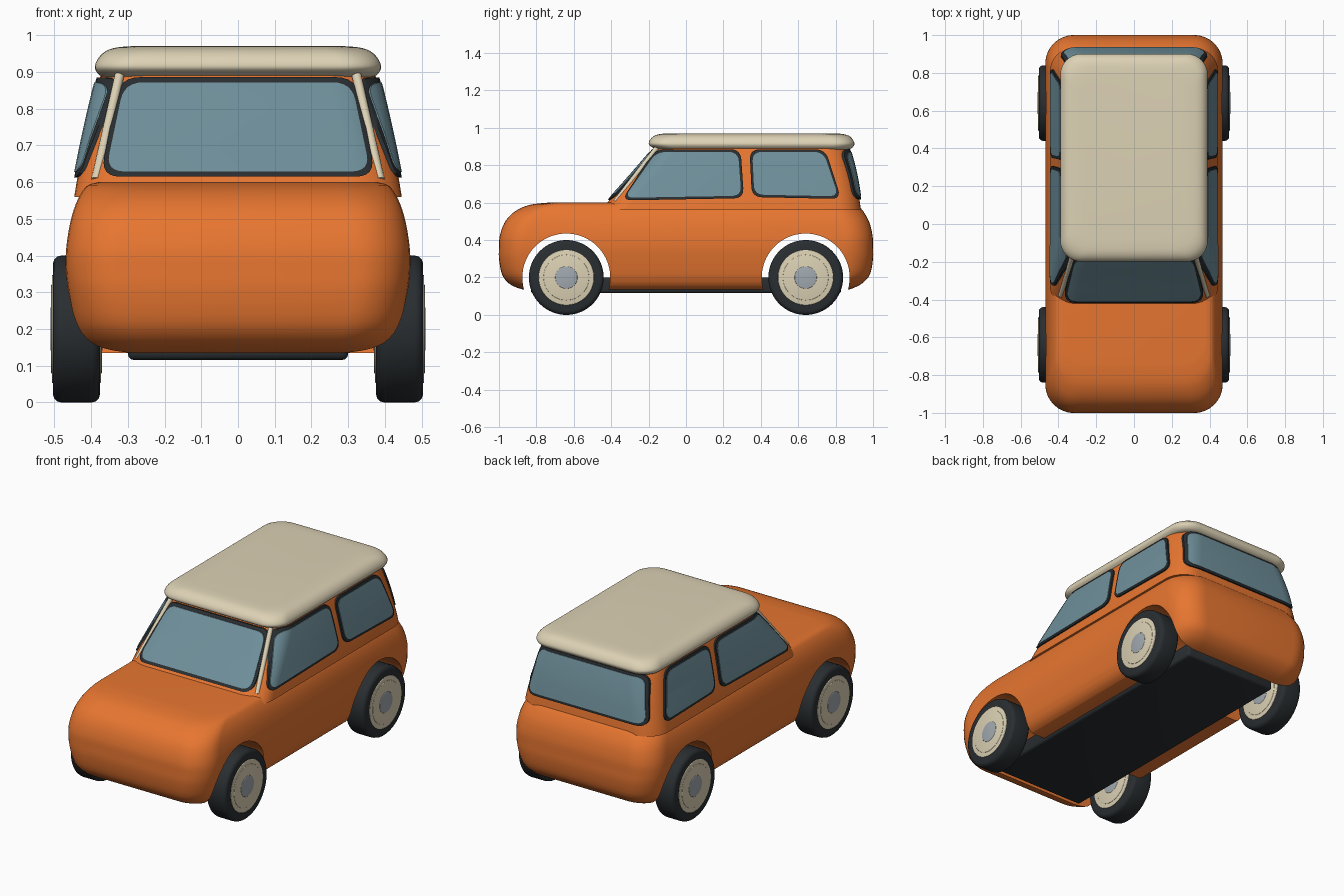
import bpy, bmesh, math
from mathutils import Vector

if "Cube" in bpy.data.objects:
    bpy.data.objects.remove(bpy.data.objects["Cube"])

def material(name, rgb):
    m = bpy.data.materials.new(name)
    m.diffuse_color = (*rgb, 1)
    m.use_nodes = True
    m.node_tree.nodes["Principled BSDF"].inputs["Base Color"].default_value = m.diffuse_color
    return m

ORANGE = material("orange_paint", (0.80, 0.18, 0.03))
CREAM = material("cream_paint", (0.72, 0.64, 0.46))
GLASS = material("glass", (0.16, 0.28, 0.33))
DARK = material("dark_rubber", (0.022, 0.027, 0.03))
STEEL = material("steel", (0.36, 0.40, 0.43))

def activate(ob):
    bpy.ops.object.select_all(action='DESELECT')
    ob.select_set(True)
    bpy.context.view_layer.objects.active = ob

def smooth(ob, angle=35):
    activate(ob)
    bpy.ops.object.shade_smooth_by_angle(angle=math.radians(angle))

def loft(name, rings, mat, closed=False):
    """Skin a stack of equal-length rings; cap both ends, or join last to first."""
    bm = bmesh.new()
    rows = [[bm.verts.new(p) for p in ring] for ring in rings]
    n = len(rows[0])
    pairs = list(zip(rows, rows[1:])) + ([(rows[-1], rows[0])] if closed else [])
    for a, b in pairs:
        for i in range(n):
            bm.faces.new((a[i], a[(i + 1) % n], b[(i + 1) % n], b[i]))
    if not closed:
        bm.faces.new(rows[0])
        bm.faces.new(rows[-1])
    bmesh.ops.recalc_face_normals(bm, faces=bm.faces)
    me = bpy.data.meshes.new(name)
    bm.to_mesh(me)
    bm.free()
    ob = bpy.data.objects.new(name, me)
    bpy.context.collection.objects.link(ob)
    if mat:
        me.materials.append(mat)
    return ob

def plan_ring(z, hw, yf, yr, r, n=8):
    """Rounded rectangle seen from above."""
    pts = []
    for k, (cx, cy) in enumerate([(hw - r, yr - r), (r - hw, yr - r), (r - hw, yf + r), (hw - r, yf + r)]):
        for i in range(n + 1):
            a = math.pi / 2 * (k + i / n)
            pts.append((cx + r * math.cos(a), cy + r * math.sin(a), z))
    return pts

def stack(name, levels, mat, steps=3, grow=0.0):
    """Smoothly interpolated stack of plan rings (z, half width, front, rear, radius)."""
    out = []
    for i in range(len(levels) - 1):
        p0, p1, p2, p3 = (levels[min(max(j, 0), len(levels) - 1)] for j in range(i - 1, i + 3))
        for s in range(steps):
            t = s / steps
            out.append([0.5 * (2 * b + (c - a) * t + (2 * a - 5 * b + 4 * c - d) * t * t
                               + (3 * b - a - 3 * c + d) * t ** 3) for a, b, c, d in zip(p0, p1, p2, p3)])
    out.append(levels[-1])
    return loft(name, [plan_ring(z, w + grow, f - grow, r + grow, rad + grow) for z, w, f, r, rad in out], mat)

def boolean(ob, other, op):
    m = ob.modifiers.new("cut", 'BOOLEAN')
    m.operation, m.solver, m.object = op, 'EXACT', other
    activate(ob)
    bpy.ops.object.modifier_apply(modifier=m.name)

def remove(ob):
    bpy.data.objects.remove(ob, do_unlink=True)

def cylinder(name, r, p, q, mat, bevel=0.0, verts=48):
    p, q = Vector(p), Vector(q)
    bpy.ops.mesh.primitive_cylinder_add(vertices=verts, radius=r, depth=(q - p).length, location=(p + q) / 2)
    ob = bpy.context.object
    ob.name = name
    ob.rotation_euler = (q - p).to_track_quat('Z', 'Y').to_euler()
    if mat:
        ob.data.materials.append(mat)
    if bevel:
        m = ob.modifiers.new("bevel", 'BEVEL')
        m.width, m.segments = bevel, 3
        bpy.ops.object.modifier_apply(modifier=m.name)
    smooth(ob)
    return ob

# lower body with wheel arches cut straight through
body = stack("lower_body", [
    (.135, .385, -.87, .87, .13), (.15, .41, -.915, .91, .14), (.175, .43, -.955, .95, .15),
    (.22, .447, -.985, .985, .15), (.30, .462, -1, 1, .15), (.36, .469, -1, 1, .15),
    (.42, .468, -.996, .998, .15), (.49, .457, -.972, .982, .15), (.54, .442, -.932, .957, .15),
    (.575, .424, -.875, .93, .15), (.592, .408, -.815, .90, .14), (.60, .38, -.74, .85, .13)], ORANGE)
for y in (-.64, .64):
    arch = cylinder("arch_cutter", .235, (-.7, y, .2), (.7, y, .2), None, verts=64)
    boolean(body, arch, 'DIFFERENCE')
    remove(arch)
smooth(body)

# cabin
CABIN = [(.56, .446, -.452, .935, .13), (.62, .436, -.405, .927, .13), (.75, .409, -.29, .905, .13),
         (.86, .383, -.195, .877, .13), (.91, .368, -.15, .86, .13)]
smooth(stack("cabin", CABIN, ORANGE))

# roof
smooth(stack("roof", [
    (.882, .35, -.13, .85, .09), (.889, .374, -.165, .882, .10), (.905, .388, -.194, .898, .11),
    (.92, .389, -.199, .90, .11), (.94, .379, -.19, .89, .11), (.957, .36, -.17, .872, .11),
    (.967, .33, -.14, .84, .11), (.971, .28, -.09, .79, .10)], CREAM))

# windows: outlines intersected with slightly larger cabin shells
def rounded(pts, r, n=6):
    out = []
    for i, p in enumerate(pts):
        p, a, b = Vector(p), Vector(pts[i - 1]), Vector(pts[(i + 1) % len(pts)])
        s, e = p + (a - p).normalized() * r, p + (b - p).normalized() * r
        for k in range(n + 1):
            t = k / n
            out.append(s * (1 - t) ** 2 + p * 2 * t * (1 - t) + e * t * t)
    return out

def shrink(pts, t):
    us, vs = [p.x for p in pts], [p.y for p in pts]
    cu, cv = (min(us) + max(us)) / 2, (min(vs) + max(vs)) / 2
    su, sv = (1 - 2 * t / (max(w) - min(w)) for w in (us, vs))
    return [Vector((cu + (p.x - cu) * su, cv + (p.y - cv) * sv)) for p in pts]

front_side = [(-.345, .612), (.31, .624), (.292, .885), (-.165, .885)]
rear_side = [(.352, .63), (.83, .62), (.745, .885), (.34, .885)]
screen = [(-.375, .615), (.375, .615), (.322, .886), (-.322, .886)]
back = [(-.395, .618), (.395, .618), (.35, .886), (-.35, .886)]
windows = [("windshield", screen, 'y', -.6, -.02), ("rear_window", back, 'y', .74, 1.1)]
for side, s in (("right", 1), ("left", -1)):
    windows += [(side + "_front_window", front_side, 'x', s * .3, s * .6),
                (side + "_rear_window", rear_side, 'x', s * .3, s * .6)]
for label, inset, grow, mat in (("_frame", 0, .009, DARK), ("_glass", .014, .012, GLASS)):
    shell = stack("shell_helper", CABIN, None, grow=grow)
    for name, pts, axis, d0, d1 in windows:
        outline = shrink(rounded(pts, .055), inset)
        pane = loft(name + label, [[(d, p.x, p.y) if axis == 'x' else (p.x, d, p.y) for p in outline]
                                   for d in (d0, d1)], mat)
        boolean(pane, shell, 'INTERSECT')
        smooth(pane)
    remove(shell)

# windshield pillars
for side, s in (("right", 1), ("left", -1)):
    cylinder(side + "_pillar", .013, (s * .387, -.378, .605), (s * .322, -.155, .895), CREAM, verts=20)

# floor pan
bpy.ops.mesh.primitive_cube_add(size=1, location=(0, 0, .158))
floor = bpy.context.object
floor.name = "floor_pan"
floor.scale = (.6, 1.66, .084)
floor.data.materials.append(DARK)
bpy.ops.object.transform_apply(location=False, rotation=False, scale=True)
m = floor.modifiers.new("bevel", 'BEVEL')
m.width, m.segments = .015, 3
bpy.ops.object.modifier_apply(modifier=m.name)
smooth(floor)

# wheels: tyre, rim disc, raised inner disc and hub
for end, y in (("front", -.64), ("rear", .64)):
    for side, s in (("right", 1), ("left", -1)):
        label = f"{end}_{side}_"
        def part(name, r, half, mat, bevel):
            cylinder(label + name, r, (s * .44 - half, y, .2), (s * .44 + half, y, .2), mat, bevel, 64)
        part("tyre", .2, .064, DARK, .022)
        part("rim", .148, .067, CREAM, .004)
        part("inner_rim", .122, .069, CREAM, .003)
        part("hub", .06, .071, STEEL, .004)
